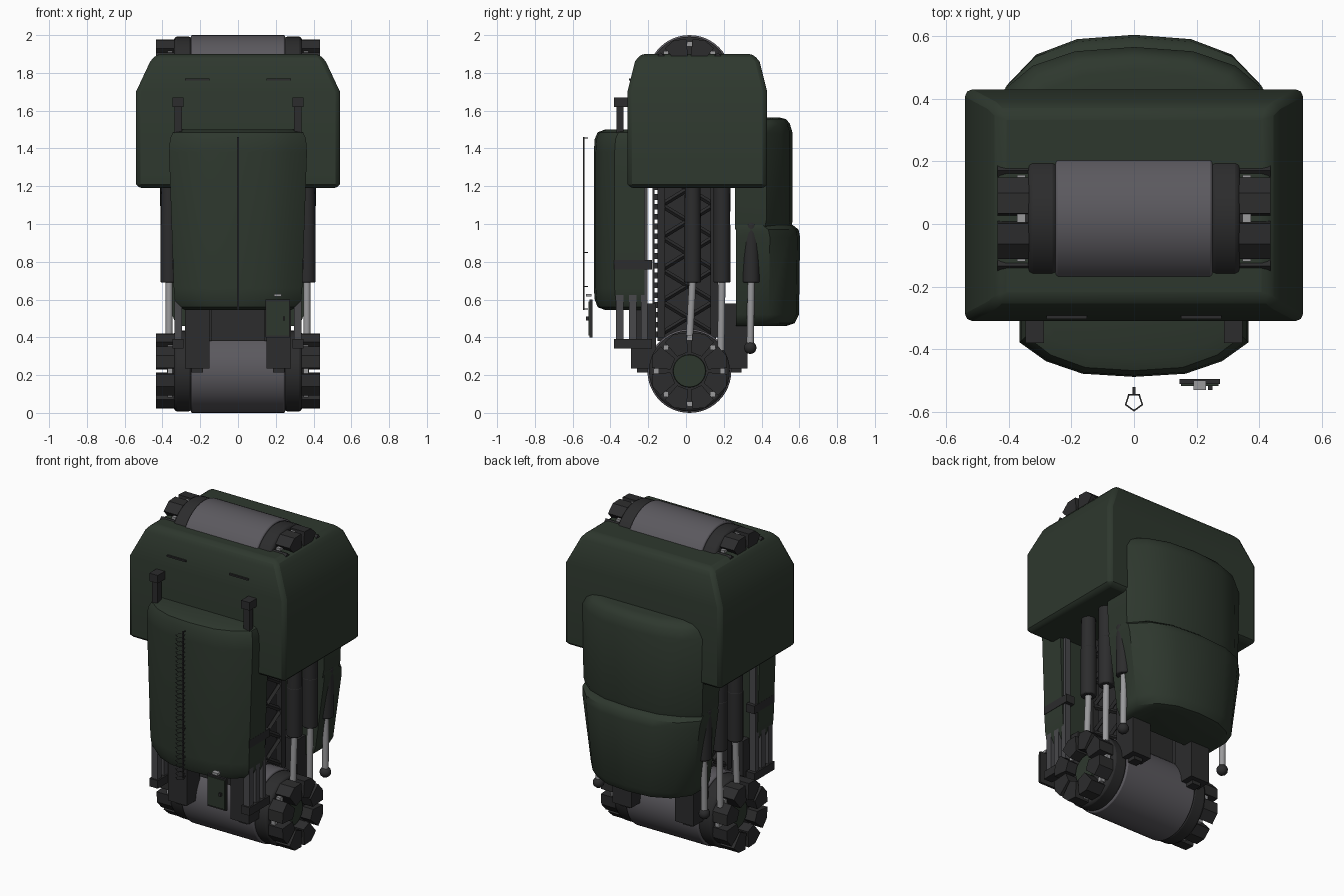
import bpy, bmesh, math
from mathutils import Vector

if "Cube" in bpy.data.objects:
    bpy.data.objects.remove(bpy.data.objects["Cube"], do_unlink=True)


def material(name, r, g, b):
    m = bpy.data.materials.new(name)
    m.use_nodes = True
    m.diffuse_color = (r, g, b, 1)
    m.node_tree.nodes["Principled BSDF"].inputs["Base Color"].default_value = (r, g, b, 1)
    return m


GREEN = material("armour green", .027, .039, .027)
DARK = material("dark metal", .025, .025, .026)
DRUM = material("drum grey", .105, .100, .113)
RAIL = material("rail grey", .065, .065, .070)
STEEL = material("bright steel", .32, .32, .33)
SIDES = ((1, "left"), (-1, "right"))


def finish(name, bm, mat, bevel=0, smooth=True, segments=2):
    bmesh.ops.recalc_face_normals(bm, faces=bm.faces)
    me = bpy.data.meshes.new(name)
    bm.to_mesh(me)
    bm.free()
    me.materials.append(mat)
    ob = bpy.data.objects.new(name, me)
    bpy.context.collection.objects.link(ob)
    if bevel:
        mod = ob.modifiers.new("soft edges", "BEVEL")
        mod.width, mod.segments = bevel, segments
        mod.limit_method, mod.angle_limit = "ANGLE", math.radians(30)
    if smooth:
        bpy.ops.object.select_all(action="DESELECT")
        ob.select_set(True)
        bpy.context.view_layer.objects.active = ob
        bpy.ops.object.shade_smooth_by_angle(angle=math.radians(40))
    return ob


def box(name, x, y, z, mat, bevel=0):
    bm = bmesh.new()
    bmesh.ops.create_cube(bm, size=1)
    for v in bm.verts:
        v.co = [(a + b) / 2 + c * (b - a) for (a, b), c in zip((x, y, z), v.co)]
    return finish(name, bm, mat, bevel, smooth=False)


def box_pair(name, x, y, z, mat, bevel=0):
    for s, side in SIDES:
        box(f"{name}_{side}", sorted((s * x[0], s * x[1])), y, z, mat, bevel)


def tube(name, p, q, r1, r2, mat, sides=20, bevel=0):
    bm = bmesh.new()
    p, q = Vector(p), Vector(q)
    bmesh.ops.create_cone(bm, cap_ends=True, segments=sides, radius1=r1, radius2=r2, depth=(q - p).length)
    turn = (q - p).to_track_quat("Z", "Y")
    for v in bm.verts:
        v.co = turn @ v.co + (p + q) / 2
    return finish(name, bm, mat, bevel)


def loft(name, rings, mat, bevel=0):
    bm = bmesh.new()
    loops = [[bm.verts.new(p) for p in ring] for ring in rings]
    n = len(loops[0])
    for a, b in zip(loops, loops[1:]):
        for i in range(n):
            j = (i + 1) % n
            bm.faces.new((a[i], a[j], b[j], b[i]))
    bm.faces.new(loops[0])
    bm.faces.new(loops[-1])
    return finish(name, bm, mat, bevel)


# Upper armour shell: half width, front y, back y at each height
shell = [(1.19, .53, -.30, .42), (1.21, .54, -.31, .43), (1.70, .54, -.31, .43),
         (1.86, .465, -.27, .39), (1.90, .43, -.24, .355)]
loft("upper_shell", [[(-w, f, z), (w, f, z), (w, b, z), (-w, b, z)] for z, w, f, b in shell], GREEN, .025)
box_pair("shell_slit", (.15, .28), (-.303, -.28), (1.76, 1.77), DARK)


# Bulged armour panels
def panel(name, sign, inner, levels, drops):
    rings = []
    for z, w, d in levels:
        half = [(w, inner)] + [(w * f, d - e) for f, e in zip((1, .77, .45), drops)]
        pts = half + [(0, d)] + [(-x, y) for x, y in reversed(half)]
        rings.append([(x, sign * y, z) for x, y in pts])
    loft(name, rings, GREEN)


panel("front_panel", -1, .22,
      [(.545, .28, .43), (.56, .315, .468), (.60, .335, .483), (.66, .34, .488), (1.38, .365, .488),
       (1.45, .36, .483), (1.485, .345, .468), (1.50, .31, .43)], (.11, .05, .01))
panel("back_panel_upper", 1, .26,
      [(.97, .40, .555), (1.02, .41, .565), (1.48, .42, .565), (1.53, .41, .55), (1.555, .39, .53),
       (1.565, .36, .49)], (.14, .06, .014))
panel("back_panel_lower", 1, .265,
      [(.46, .30, .53), (.475, .33, .575), (.52, .35, .598), (.93, .405, .604), (.97, .41, .596),
       (.995, .405, .565)], (.16, .063, .014))

# Drum joints at both ends
for cz, where in ((.222, "lower"), (1.778, "upper")):
    cy = .018
    tube(f"{where}_drum", (-.25, cy, cz), (.25, cy, cz), .222, .222, DRUM, 48, .008)
    for s, side in SIDES:
        tag = f"{where}_{side}"
        tube(f"{tag}_collar", (s * .245, cy, cz), (s * .338, cy, cz), .214, .214, DARK, 40, .015)
        tube(f"{tag}_hub", (s * .33, cy, cz), (s * .36, cy, cz), .17, .17, DARK, 32)
        tube(f"{tag}_hub_cap", (s * .355, cy, cz), (s * .375, cy, cz), .088, .085, GREEN, 24)
        bm = bmesh.new()
        pins = bmesh.new()
        for k in range(8):
            mid = math.radians(22.5 + 45 * k)
            base = []
            for a, r in ((-18, .10), (-18, .20), (0, .212), (18, .20), (18, .10)):
                t = mid + math.radians(a)
                base.append(bm.verts.new((s * .335, cy + r * math.cos(t), cz + r * math.sin(t))))
            face = bm.faces.new(base)
            ext = bmesh.ops.extrude_face_region(bm, geom=[face])["geom"]
            bmesh.ops.translate(bm, vec=(s * .1, 0, 0), verts=[g for g in ext if isinstance(g, bmesh.types.BMVert)])
            t = math.radians(45 * k)
            pin = bmesh.ops.create_cube(pins, size=.028)["verts"]
            bmesh.ops.translate(pins, vec=(s * .36, cy + .175 * math.cos(t), cz + .175 * math.sin(t)), verts=pin)
        finish(f"{tag}_end_teeth", bm, DARK, smooth=False)
        finish(f"{tag}_pins", pins, STEEL, smooth=False)

# Inner column with lattice sides
box("core_column", (-.15, .15), (-.15, .16), (.38, 1.70), DARK)
box("column_rack", (-.14, .14), (-.178, -.166), (.38, 1.25), DARK)
for k in range(16):
    z = .40 + .052 * k
    box(f"rack_tooth_{k}", (-.14, .14), (-.168, -.148), (z, z + .03), DARK)
for s, side in SIDES:
    x = s * .19
    for y, end in ((-.13, "front"), (.15, "back")):
        box(f"lattice_post_{end}_{side}", (x - .02, x + .02), (y - .02, y + .02), (.40, 1.30), DARK)
    for k in range(5):
        z = .42 + .17 * k
        for a, b, way in ((-.13, .15, "up"), (.15, -.13, "down")):
            tube(f"brace_{way}_{k}_{side}", (x, a, z), (x, b, z + .17), .014, .014, DARK, 4)

# Brackets holding the lower drum
for y, end in (((-.29, -.16), "front"), ((.18, .325), "back")):
    box_pair(f"drum_bracket_{end}", (.15, .28), y, (.235, .58), DARK)
    box_pair(f"bracket_stub_{end}", (.185, .245), (y[0] + .03, y[1] - .03), (.213, .24), DARK)

# Three pistons on each side: cylinder y, top radius, rod end y and z
for s, side in SIDES:
    for k, (y, top, foot, low) in enumerate(((.035, .040, .02, .41), (.19, .045, .185, .33), (.345, .022, .34, .36))):
        x = s * .365
        tag = f"{k}_{side}"
        tube(f"piston_cylinder_{tag}", (x, y, .69), (x, y, 1.0), .045, .045, DARK, 20, .006)
        tube(f"piston_neck_{tag}", (x, y, .995), (x, y, 1.26), .044, top, DARK)
        tube(f"piston_rod_{tag}", (x, foot, low), (x, y, .70), .019, .019, STEEL, 16)
    bm = bmesh.new()
    bmesh.ops.create_icosphere(bm, subdivisions=2, radius=.034)
    bmesh.ops.translate(bm, vec=(s * .365, .34, .345), verts=bm.verts)
    finish(f"piston_ball_{side}", bm, DARK)

# Guide rails beside the front panel
for k, y in enumerate((-.35, -.283)):
    box_pair(f"guide_rail_lower_{k}", (.297, .337), (y - .02, y + .02), (.37, .78), RAIL)
    box_pair(f"guide_rail_upper_{k}", (.297, .337), (y - .018, y + .018), (.78, 1.63), DARK)
box_pair("guide_rail_rear", (.297, .337), (-.237, -.203), (.37, 1.25), RAIL)
for z, back, tag in ((.34, -.18, "bottom"), (.76, -.18, "middle"), (1.62, -.31, "top")):
    box_pair(f"rail_clamp_{tag}", (.288, .346), (-.38, back), (z, z + .05), DARK)

# Cable ladder floating ahead of the front panel
box("ladder_spine", (-.004, .004), (-.545, -.538), (.545, 1.46), DARK)
for z in (.55, .67, .85, 1.455):
    box(f"ladder_stem_{z}", (-.004, .004), (-.54, -.52), (z - .003, z + .003), DARK)
for k in range(34):
    bm = bmesh.new()
    rings = []
    for r in (.031, .025):
        angles = [math.radians(72 * i - 90) for i in range(5)]
        rings.append([bm.verts.new((r * math.cos(a), -.568 + r * math.sin(a), .555 + .027 * k)) for a in angles])
    for i in range(5):
        j = (i + 1) % 5
        bm.faces.new((rings[0][i], rings[0][j], rings[1][j], rings[1][i]))
    finish(f"ladder_hoop_{k}", bm, DARK, smooth=False)

# Small hanging plate with a buckle
box("hanging_plate", (.15, .27), (-.517, -.503), (.41, .59), GREEN)
box("plate_frame", (.145, .275), (-.510, -.495), (.40, .60), DARK)
box("plate_buckle", (.19, .23), (-.53, -.50), (.615, .63), STEEL)
box("plate_latch", (.237, .25), (-.53, -.50), (.49, .51), DARK)
